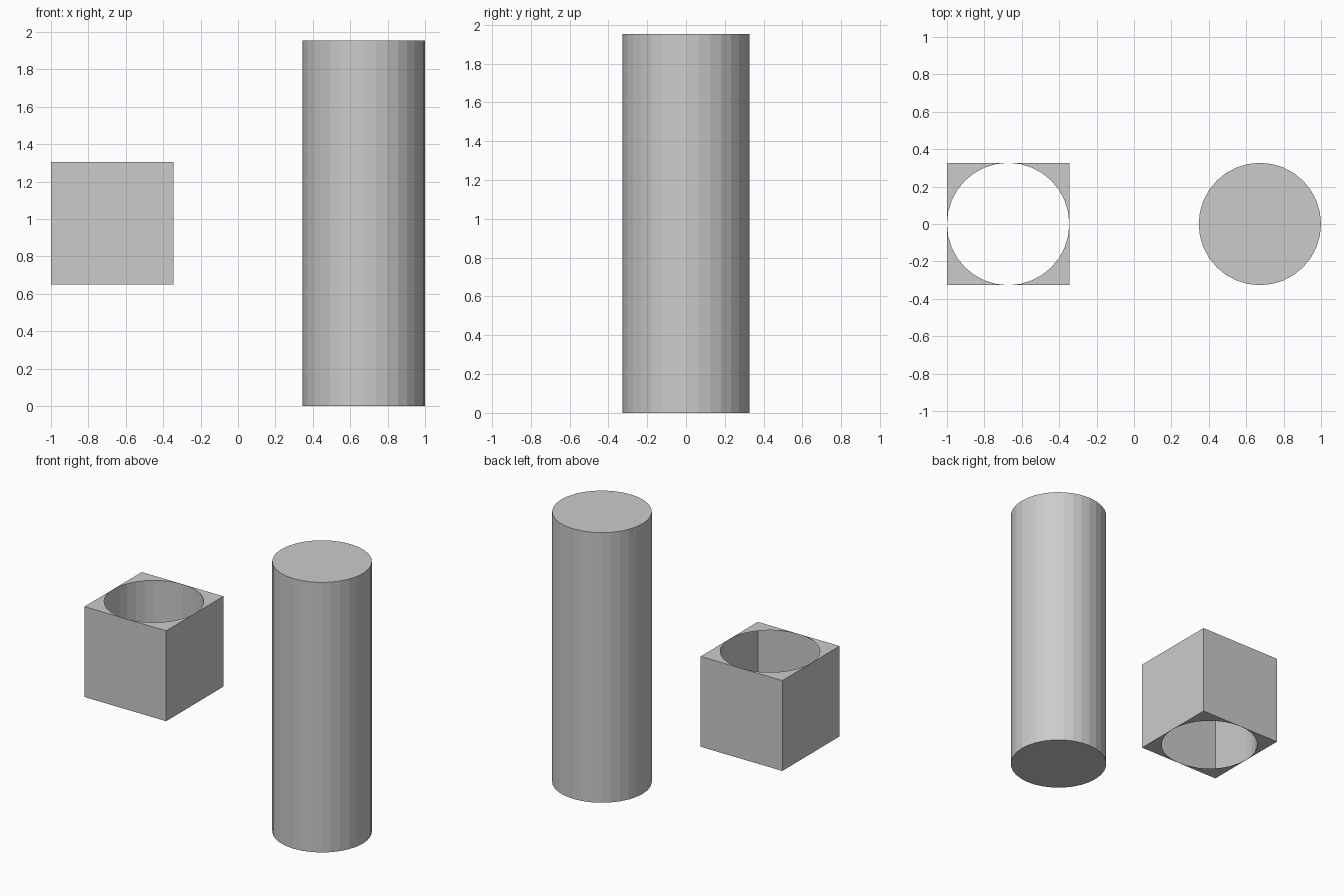
import bpy, bmesh
from math import sin, cos, pi

if "Cube" in bpy.data.objects:
    bpy.data.objects.remove(bpy.data.objects["Cube"])

R = 0.327            # cylinder radius = half of block side
MID = 0.977          # shared centre height
CX = 1 - R           # distance of each part from the middle
SEG = 32


def circle_point(i):
    a = 2 * pi * i / SEG
    return R * cos(a), R * sin(a)


# Solid flat-shaded cylinder
bpy.ops.mesh.primitive_cylinder_add(vertices=SEG, radius=R, depth=2 * MID,
                                    location=(CX, 0, MID))
bpy.context.object.name = "round_bar"

# Block with a full-width round opening: thin outer walls, corner lids,
# and a curved lining on the back half only
bm = bmesh.new()
levels = (-R, R)
rim = [[bm.verts.new((*circle_point(i), z)) for i in range(SEG)] for z in levels]
corners = [[bm.verts.new((sx * R, sy * R, z))
            for sx, sy in ((1, 1), (-1, 1), (-1, -1), (1, -1))] for z in levels]
Q = SEG // 4

for q in range(4):
    # Corner lids, top and bottom
    for k in range(2):
        arc = [rim[k][(q * Q + j) % SEG] for j in range(Q + 1)]
        face = [corners[k][q]] + arc[::-1]
        bm.faces.new(face if k else face[::-1])
    # Outer wall between this corner and the next, touching the rim halfway
    n, m = (q + 1) % 4, (q + 1) * Q % SEG
    bm.faces.new((corners[1][q], rim[1][m], corners[1][n],
                  corners[0][n], rim[0][m], corners[0][q]))

# Curved lining
for i in range(SEG // 2):
    bm.faces.new((rim[0][i], rim[1][i], rim[1][i + 1], rim[0][i + 1]))

# Make every face point outward from the material
for f in bm.faces:
    f.normal_update()
    c = f.calc_center_median()
    if abs(f.normal.z) > 0.5:
        wrong = f.normal.z * c.z < 0
    elif len(f.verts) == 6:
        wrong = f.normal.dot(c) < 0
    else:
        wrong = f.normal.dot(c) > 0
    if wrong:
        f.normal_flip()

mesh = bpy.data.meshes.new("bored_block")
bm.to_mesh(mesh)
bm.free()
block = bpy.data.objects.new("bored_block", mesh)
block.location = (-CX, 0, MID)
bpy.context.collection.objects.link(block)
